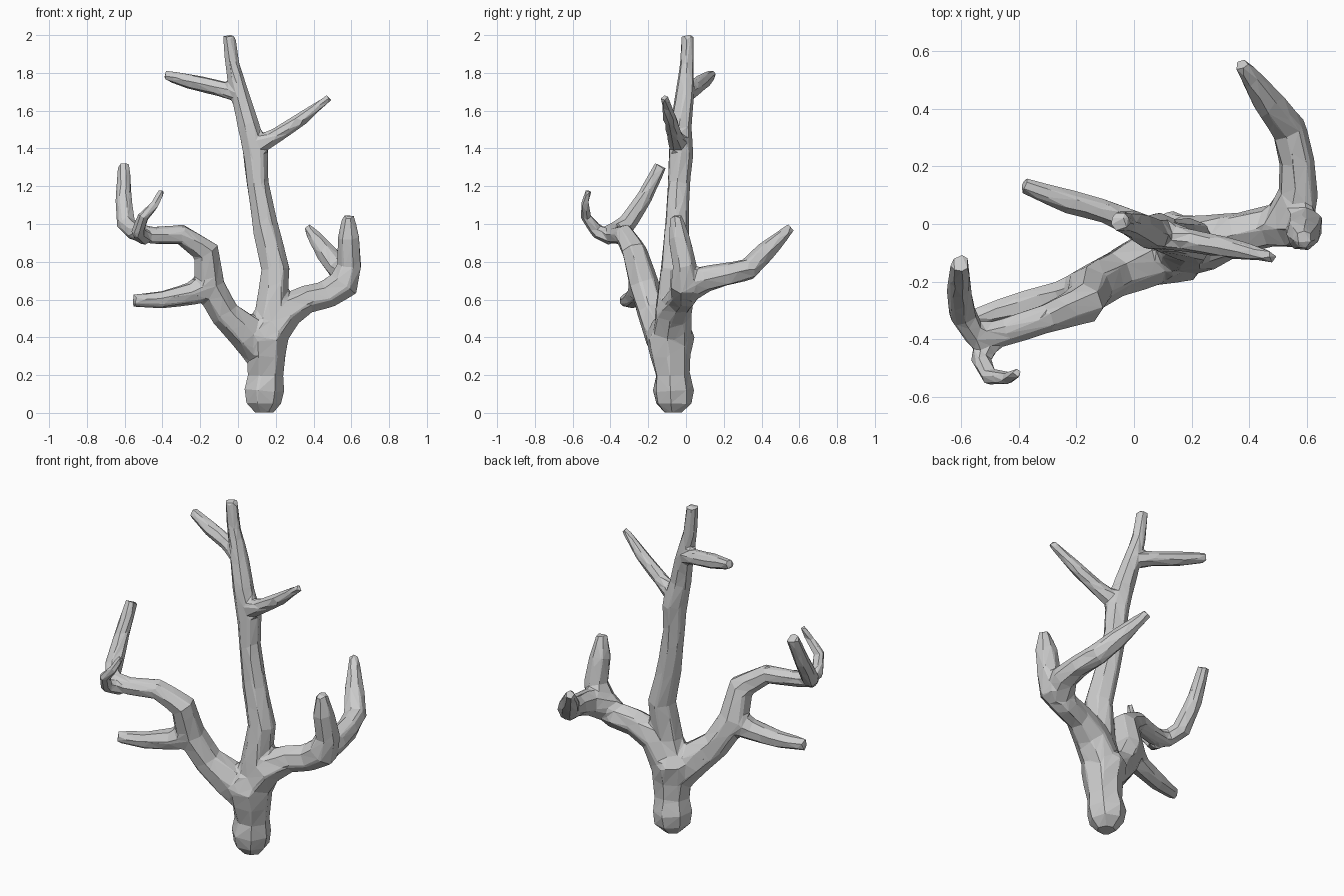
import bpy, bmesh, math, random
from mathutils import Vector

random.seed(4)
SIDES = 7
bm = bmesh.new()


def branch(points):
    """Closed faceted tube through (x, y, z, radius) points."""
    pos = [Vector(p[:3]) for p in points]
    side, prev, last = None, None, None
    for i, p in enumerate(pos):
        t = (pos[min(i + 1, len(pos) - 1)] - pos[max(i - 1, 0)]).normalized()
        if side is None:
            side = t.orthogonal().normalized()
        else:
            side = last.rotation_difference(t) @ side
        last = t
        up = t.cross(side)
        ring = []
        for k in range(SIDES):
            a = 2 * math.pi * k / SIDES
            r = points[i][3] * random.uniform(0.97, 1.11)
            ring.append(bm.verts.new(p + (side * math.cos(a) + up * math.sin(a)) * r))
        if prev is None:
            bm.faces.new(ring[::-1])
        else:
            for k in range(SIDES):
                n = (k + 1) % SIDES
                bm.faces.new((prev[k], prev[n], ring[n], ring[k]))
        prev = ring
    bm.faces.new(prev)


# rounded foot and trunk
branch([(.135, -.07, 0, .05), (.135, -.07, .05, .095), (.14, -.07, .12, .105),
        (.145, -.075, .2, .09), (.145, -.08, .3, .105), (.14, -.085, .4, .125),
        (.16, -.09, .48, .09)])
# central stem
branch([(.14, -.08, .38, .1), (.175, -.08, .55, .085), (.195, -.06, .76, .078),
        (.145, -.05, .97, .068), (.1, -.04, 1.22, .058), (.095, -.03, 1.37, .066),
        (.055, -.03, 1.52, .06), (.01, -.005, 1.69, .05), (-.03, .005, 1.84, .04),
        (-.05, .01, 2.0, .034)])
# upper right twig
branch([(.08, -.035, 1.4, .055), (.2, -.06, 1.465, .042), (.34, -.085, 1.56, .036),
        (.485, -.115, 1.67, .02)])
# upper left twig
branch([(.0, .0, 1.69, .045), (-.1, .045, 1.72, .041), (-.24, .085, 1.75, .042),
        (-.385, .135, 1.79, .028)])
# left limb ending in a raised tip
branch([(.14, -.08, .32, .1), (.04, -.13, .43, .095), (-.07, -.18, .53, .08),
        (-.155, -.225, .68, .08), (-.17, -.275, .86, .07), (-.3, -.325, .945, .054),
        (-.45, -.375, .94, .047), (-.55, -.385, .96, .047), (-.595, -.31, 1.0, .05),
        (-.605, -.22, 1.14, .043), (-.6, -.135, 1.31, .034)])
# curled twig on the left limb
branch([(-.49, -.39, .93, .045), (-.53, -.47, .96, .037), (-.5, -.53, 1.04, .03),
        (-.44, -.535, 1.1, .024), (-.4, -.515, 1.18, .018)])
# low left spur
branch([(-.14, -.22, .68, .08), (-.25, -.25, .63, .058), (-.4, -.285, .6, .047),
        (-.555, -.325, .595, .033)])
# right limb with upright tip
branch([(.14, -.08, .38, .11), (.24, -.065, .53, .095), (.36, -.03, .595, .073),
        (.47, -.005, .62, .073), (.56, .0, .68, .083), (.59, -.01, .78, .066),
        (.585, -.035, .93, .058), (.585, -.055, 1.045, .03)])
# rear fork of the right limb
branch([(.52, -.01, .66, .085), (.57, .1, .71, .07), (.565, .22, .735, .062),
        (.535, .33, .76, .06), (.465, .42, .85, .052), (.37, .555, .98, .026)])

mesh = bpy.data.meshes.new("branching_coral")
bm.to_mesh(mesh)
bm.free()
coral = bpy.data.objects.new("branching_coral", mesh)
bpy.context.collection.objects.link(coral)

# fuse the tubes, soften the forks, then reduce to irregular flat facets
fuse = coral.modifiers.new("fuse", 'REMESH')
fuse.mode = 'VOXEL'
fuse.voxel_size = 0.012
soft = coral.modifiers.new("soften", 'SMOOTH')
soft.factor = 0.5
soft.iterations = 5
facet = coral.modifiers.new("facets", 'DECIMATE')
facet.ratio = 0.032
